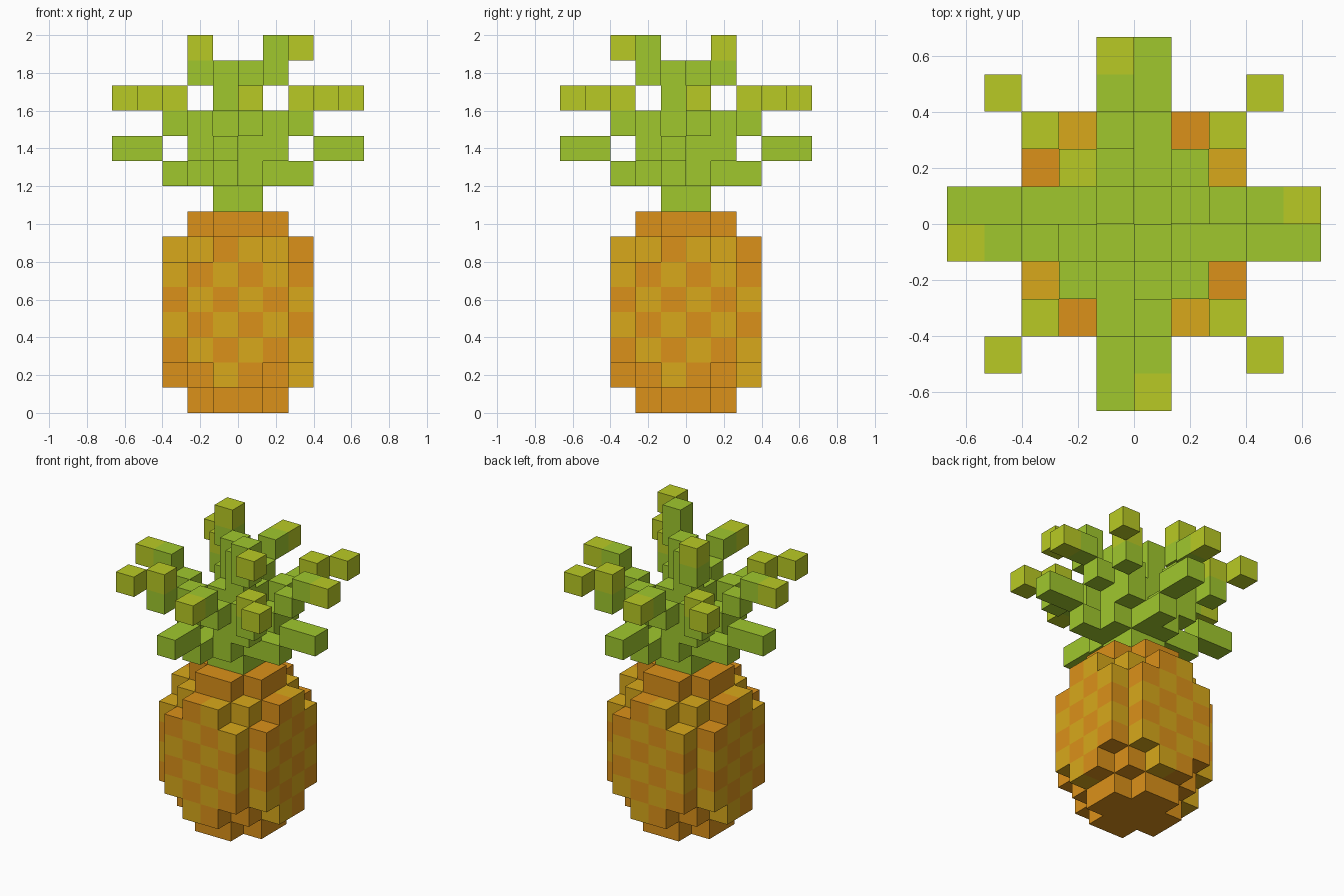
import bpy, bmesh
from mathutils import Vector

if "Cube" in bpy.data.objects:
    bpy.data.objects.remove(bpy.data.objects["Cube"])

S = 2 / 15  # block size


def material(name, rgb):
    m = bpy.data.materials.new(name)
    m.diffuse_color = (*rgb, 1)
    m.use_nodes = True
    m.node_tree.nodes["Principled BSDF"].inputs["Base Color"].default_value = m.diffuse_color
    return m


MATS = [material("orange rind", (0.71, 0.285, 0.010)),
        material("golden rind", (0.69, 0.395, 0.011)),
        material("leaf green", (0.35, 0.575, 0.027)),
        material("leaf tip lime", (0.485, 0.59, 0.018))]
ORANGE, GOLD, GREEN, LIME = range(4)


def turns(x, y):
    """The four quarter-turn copies of a block column."""
    out = []
    for _ in range(4):
        out.append((x, y))
        x, y = -y - 1, x
    return out


def ring(blocks):
    """Repeat (x, y, z, colour) blocks around the vertical axis."""
    return {(a, b, z): c for x, y, z, c in blocks for a, b in turns(x, y)}


parts = {}

# Fruit body: rounded stack with a checkered rind
body = {}
for z in range(8):
    for x in range(-3, 3):
        for y in range(-3, 3):
            hi, lo = sorted((max(x, -x - 1), max(y, -y - 1)), reverse=True)
            if z in (0, 7):
                inside = hi + lo <= 1
            elif z in (1, 6):
                inside = hi + lo <= 2
            else:
                inside = hi + lo <= 3
            if inside:
                fy, fx = min((b, a) for a, b in turns(x, y))
                gold = 0 < z < 7 and (fx + z) % 2 == 0
                body[x, y, z] = GOLD if gold else ORANGE
parts["fruit_body"] = body

# Central stem, with two taller corners
stem = ring([(0, 0, z, GREEN) for z in range(8, 12)])
for z in (12, 13):
    stem[-1, 0, z] = stem[0, -1, z] = GREEN
parts["stem"] = stem

# Low straight leaves
parts["low_leaves"] = ring([(1, -1, 9, GREEN), (2, -1, 9, GREEN),
                            (3, -1, 10, GREEN), (4, -1, 10, GREEN)])

# Upper straight leaves with lime tips
parts["upper_leaves"] = ring([(1, 0, 9, GREEN), (1, 0, 10, GREEN), (2, 0, 11, GREEN),
                              (3, 0, 12, GREEN), (4, 0, 12, LIME)])

# Diagonal leaves
parts["diagonal_leaves"] = ring([(1, 1, 10, GREEN), (1, 1, 11, GREEN), (2, 2, 11, GREEN),
                                 (2, 2, 12, LIME), (3, 3, 12, LIME)])

# Two uneven top leaves
parts["top_leaves"] = {(1, -2, 13): GREEN, (1, -2, 14): GREEN, (2, -3, 14): LIME,
                       (-2, 1, 13): GREEN, (-2, 1, 14): LIME}

filled = set().union(*parts.values())


def build(name, blocks):
    """Mesh the exposed block faces of one part."""
    bm = bmesh.new()
    for cell, colour in blocks.items():
        centre = Vector(cell) + Vector((0.5, 0.5, 0.5))
        for axis in range(3):
            for sign in (-1, 1):
                n = Vector((0, 0, 0))
                n[axis] = sign
                if tuple(int(c + d) for c, d in zip(cell, n)) in filled:
                    continue
                u = Vector((0, 0, 0))
                u[(axis + 1) % 3] = 0.5
                v = n.cross(u)
                mid = centre + n * 0.5
                corners = (mid - u - v, mid + u - v, mid + u + v, mid - u + v)
                face = bm.faces.new([bm.verts.new(p * S) for p in corners])
                face.material_index = colour
    bmesh.ops.remove_doubles(bm, verts=bm.verts, dist=0.001)
    mesh = bpy.data.meshes.new(name)
    for m in MATS:
        mesh.materials.append(m)
    bm.to_mesh(mesh)
    bm.free()
    bpy.context.collection.objects.link(bpy.data.objects.new(name, mesh))


for part_name, part_blocks in parts.items():
    build(part_name, part_blocks)
